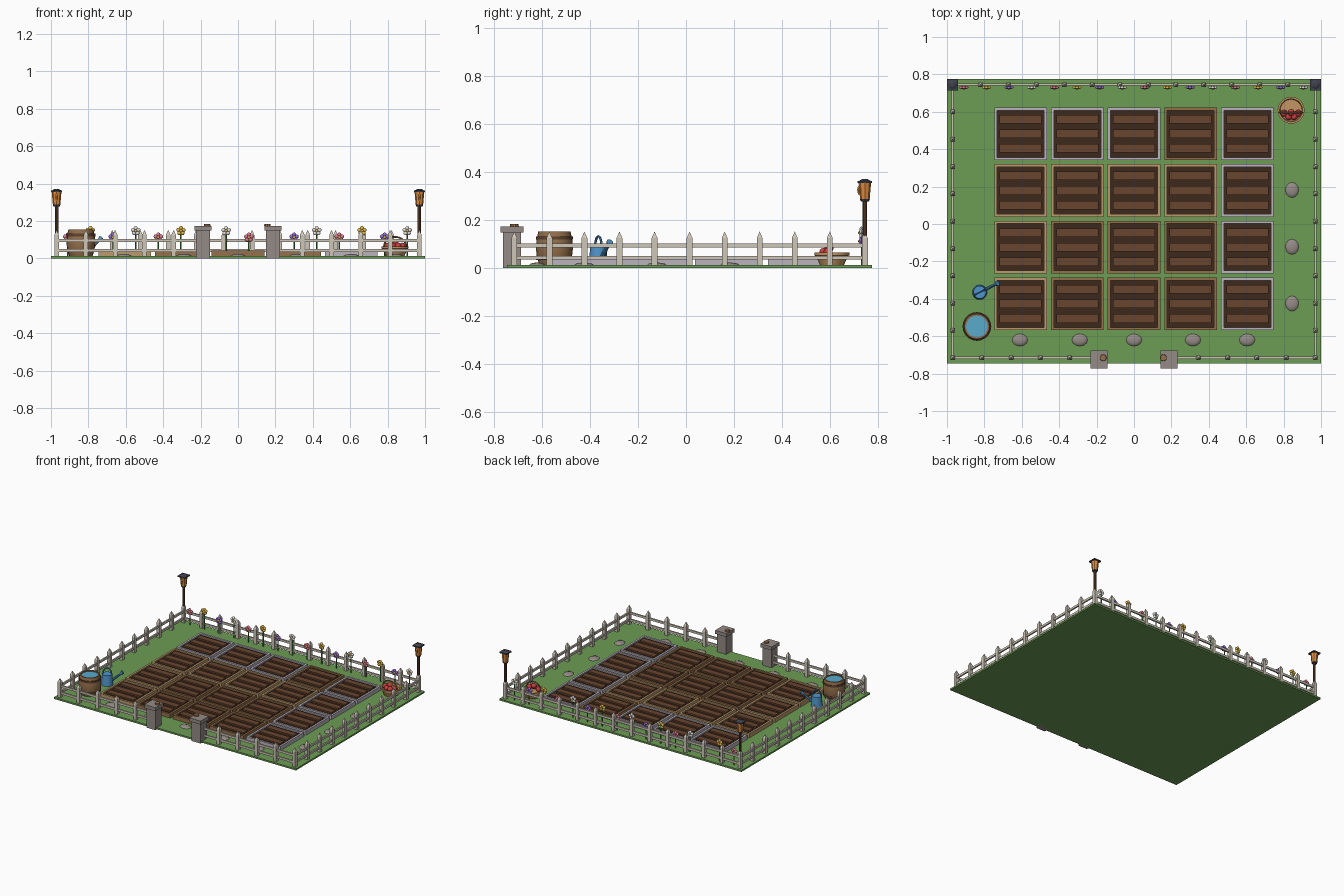
import bpy, bmesh, math
from mathutils import Matrix, Vector

if "Cube" in bpy.data.objects:
    bpy.data.objects.remove(bpy.data.objects["Cube"])

mats = {}
COL = dict(grass=(.15, .34, .09), paint=(.62, .57, .48), stone=(.3, .26, .24), wood=(.3, .16, .07),
           tan=(.5, .32, .15), slate=(.5, .46, .52), soil=(.045, .022, .012), ridge=(.14, .06, .028),
           iron=(.05, .055, .075), glow=(.75, .27, .05), water=(.1, .4, .6), blue=(.08, .3, .6),
           red=(.6, .05, .05), pink=(.8, .2, .32), yellow=(.8, .5, .07), purple=(.32, .16, .7),
           white=(.8, .78, .75), stem=(.08, .3, .06), bark=(.12, .055, .03), wicker=(.55, .3, .12))


def finish(bm, name, col, smooth=False):
    """Turn a bmesh into a coloured object."""
    bmesh.ops.recalc_face_normals(bm, faces=bm.faces)
    me = bpy.data.meshes.new(name)
    bm.to_mesh(me)
    bm.free()
    ob = bpy.data.objects.new(name, me)
    bpy.context.collection.objects.link(ob)
    if col not in mats:
        mats[col] = bpy.data.materials.new(col)
        mats[col].diffuse_color = (*COL[col], 1)
    me.materials.append(mats[col])
    if smooth:
        bpy.ops.object.select_all(action='DESELECT')
        ob.select_set(True)
        bpy.context.view_layer.objects.active = ob
        bpy.ops.object.shade_smooth_by_angle(angle=math.radians(40))
    return ob


def box(bm, x, y, z0, z1, sx, sy):
    m = Matrix.Translation((x, y, (z0 + z1) / 2)) @ Matrix.Diagonal((sx, sy, z1 - z0, 1))
    bmesh.ops.create_cube(bm, size=1, matrix=m)


def rod(bm, a, b, r1, r2=None, n=8):
    a, b = Vector(a), Vector(b)
    rot = (b - a).to_track_quat('Z', 'Y').to_matrix().to_4x4()
    bmesh.ops.create_cone(bm, cap_ends=True, segments=n, radius1=r1, radius2=r1 if r2 is None else r2,
                          depth=(b - a).length, matrix=Matrix.Translation((a + b) / 2) @ rot)


def ball(bm, c, s, u=10, v=6):
    bmesh.ops.create_uvsphere(bm, u_segments=u, v_segments=v, radius=1,
                              matrix=Matrix.Translation(c) @ Matrix.Diagonal((*s, 1)))


def lathe(bm, x, y, profile, n=20):
    """Revolve (r, z) points around a vertical axis."""
    vs = [bm.verts.new((x + r, y, z)) for r, z in profile]
    es = [bm.edges.new(p) for p in zip(vs, vs[1:])]
    bmesh.ops.spin(bm, geom=vs + es, cent=(x, y, 0), axis=(0, 0, 1), angle=2 * math.pi, steps=n)
    bmesh.ops.remove_doubles(bm, verts=bm.verts, dist=1e-4)


def arch(bm, c, r, h, rad, ang=0, n=10):
    """Half-hoop handle made of short rods."""
    pts = [Vector(c) + Vector((r * math.cos(t) * math.cos(ang), r * math.cos(t) * math.sin(ang), h * math.sin(t)))
           for t in [math.pi * i / n for i in range(n + 1)]]
    for p, q in zip(pts, pts[1:]):
        rod(bm, p, q, rad, n=6)


G = .012          # lawn top
YF, YB, XS = -.715, .745, .97

# lawn
bm = bmesh.new()
box(bm, 0, .015, 0, G, 2, 1.52)
finish(bm, "lawn", 'grass')

# fence posts and rails
posts = {(round(-XS + i * 2 * XS / 13, 3), YB) for i in range(14)}
for s in (-1, 1):
    posts |= {(s * XS, round(YF + i * .146, 3)) for i in range(11)}
    posts |= {(round(s * (XS - i * .1566), 3), YF) for i in range(5)}
bm = bmesh.new()
for x, y in sorted(posts):
    box(bm, x, y, .005, .125, .024, .024)
    bmesh.ops.create_cone(bm, cap_ends=True, segments=4, radius1=.017, radius2=0, depth=.027,
                          matrix=Matrix.Translation((x, y, .1385)) @ Matrix.Rotation(math.pi / 4, 4, 'Z'))
finish(bm, "fence_posts", 'paint')
bm = bmesh.new()
for z in (.043, .094):
    box(bm, 0, YB, z - .008, z + .008, 2 * XS, .011)
    for s in (-1, 1):
        box(bm, s * XS, (YF + YB) / 2, z - .008, z + .008, .011, YB - YF)
        box(bm, s * (XS + .19) / 2, YF, z - .008, z + .008, XS - .19, .011)
finish(bm, "fence_rails", 'paint')

# gate pillars
bm, knob = bmesh.new(), bmesh.new()
for s in (-1, 1):
    x = s * .187
    box(bm, x, -.725, 0, .148, .074, .074)
    box(bm, x, -.725, .148, .174, .092, .096)
    kx = x + .022 if s < 0 else x - .03
    rod(knob, (kx, -.715, .172), (kx, -.715, .184), .019, .017, 10)
finish(bm, "gate_pillars", 'stone')
finish(knob, "pillar_knobs", 'wood')

# corner lanterns
pole, lamp, iron = bmesh.new(), bmesh.new(), bmesh.new()
for s in (-1, 1):
    x, y = s * XS, YB
    rod(pole, (x, y, .01), (x, y, .285), .009)
    rod(iron, (x, y, .278), (x, y, .288), .017, .021)
    rod(lamp, (x, y, .287), (x, y, .354), .02, .026)
    box(iron, x, y, .354, .362, .06, .06)
    rod(iron, (x, y, .362), (x, y, .37), .026, .012)
    ball(lamp, (x, y - .024, .325), (.008, .008, .02))
finish(pole, "lantern_poles", 'bark')
finish(lamp, "lantern_glass", 'glow')
finish(iron, "lantern_caps", 'iron')

# planting beds: 5 x 4 frames with soil and ridges
frames = {k: bmesh.new() for k in ('slate', 'tan', 'wood')}
soil, ridge = bmesh.new(), bmesh.new()
for c in range(5):
    for r in range(4):
        x, y = (c - 2) * .303, .482 - r * .303
        f = frames['slate' if c == 4 or (r == 0 and c != 3) else 'tan' if c == 0 or r == 1 else 'wood']
        for s in (-1, 1):
            box(f, x + s * .133, y, .005, .042, .015, .281)
            box(f, x, y + s * .133, .005, .042, .251, .015)
        box(soil, x, y, .005, .032, .252, .252)
        for k in (-1, 0, 1):
            box(ridge, x, y + k * .078, .03, .043, .225, .046)
for k, f in frames.items():
    finish(f, "bed_frames_" + k, k)
finish(soil, "bed_soil", 'soil')
finish(ridge, "soil_ridges", 'ridge')

# stepping stones
bm = bmesh.new()
for x in (-.61, -.29, 0, .315, .605):
    ball(bm, (x, -.62, G), (.042, .033, .011), 12)
for y in (.182, -.122, -.425):
    ball(bm, (.845, y, G), (.036, .041, .011), 12)
finish(bm, "stepping_stones", 'stone', True)

# water barrel with hoops
bx, by = -.84, -.548
bm = bmesh.new()
lathe(bm, bx, by, [(0, G), (.062, G), (.073, .045), (.077, .082), (.074, .12), (.067, .153),
                   (.058, .153), (.058, .135), (0, .135)])
finish(bm, "barrel", 'wood', True)
bm = bmesh.new()
for z, r in ((.04, .073), (.125, .074)):
    lathe(bm, bx, by, [(r - .006, z - .007), (r + .003, z - .007), (r + .003, z + .007), (r - .006, z + .007)])
finish(bm, "barrel_hoops", 'bark', True)
bm = bmesh.new()
rod(bm, (bx, by, .13), (bx, by, .146), .059, n=20)
finish(bm, "barrel_water", 'water')

# watering can
cx, cy = -.825, -.365
bm = bmesh.new()
rod(bm, (cx, cy, G), (cx, cy, .09), .04, .034, 14)
rod(bm, (cx + .025, cy + .013, .04), (cx + .085, cy + .042, .098), .01, .007)
rod(bm, (cx + .08, cy + .04, .094), (cx + .095, cy + .048, .108), .008, .015, 10)
arch(bm, (cx, cy, .088), .03, .044, .005, math.radians(27))
finish(bm, "watering_can", 'blue', True)

# harvest basket
kx, ky = .84, .608
bm = bmesh.new()
lathe(bm, kx, ky, [(0, G), (.05, G), (.066, .05), (.072, .052), (.072, .064), (.062, .064), (.058, .05), (0, .05)])
finish(bm, "basket", 'wicker', True)
bm = bmesh.new()
arch(bm, (kx, ky - .012, .06), .06, .055, .005)
finish(bm, "basket_handle", 'wood', True)
bm = bmesh.new()
for dx, dy, z in ((-.038, -.016, .066), (-.013, -.034, .066), (.015, -.034, .066), (.038, -.016, .066), (0, -.012, .084)):
    ball(bm, (kx + dx, ky + dy, z), (.019, .019, .018))
finish(bm, "tomatoes", 'red', True)

# flower row along the back fence
petals = {k: bmesh.new() for k in ('pink', 'yellow', 'purple', 'white')}
stems, hearts = bmesh.new(), bmesh.new()
for i in range(16):
    x, y, z = -.91 + i * .121, .73, .147 if i % 2 else .112
    p = petals[('pink', 'yellow', 'purple', 'white')[i % 4]]
    rod(stems, (x, y + .003, .005), (x, y + .003, z), .004, n=5)
    for k in range(5):
        a = math.pi / 2 + k * math.tau / 5
        ball(p, (x + .015 * math.cos(a), y, z + .015 * math.sin(a)), (.011, .008, .011), 8, 5)
    ball(hearts, (x, y - .006, z), (.008, .007, .008), 8, 5)
for k, p in petals.items():
    finish(p, "flower_petals_" + k, k, True)
finish(hearts, "flower_centres", 'yellow', True)
finish(stems, "flower_stems", 'stem')

for m in bpy.data.materials:
    if m.users and not m.is_grease_pencil:
        m.use_nodes = True
        m.node_tree.nodes["Principled BSDF"].inputs["Base Color"].default_value = m.diffuse_color
